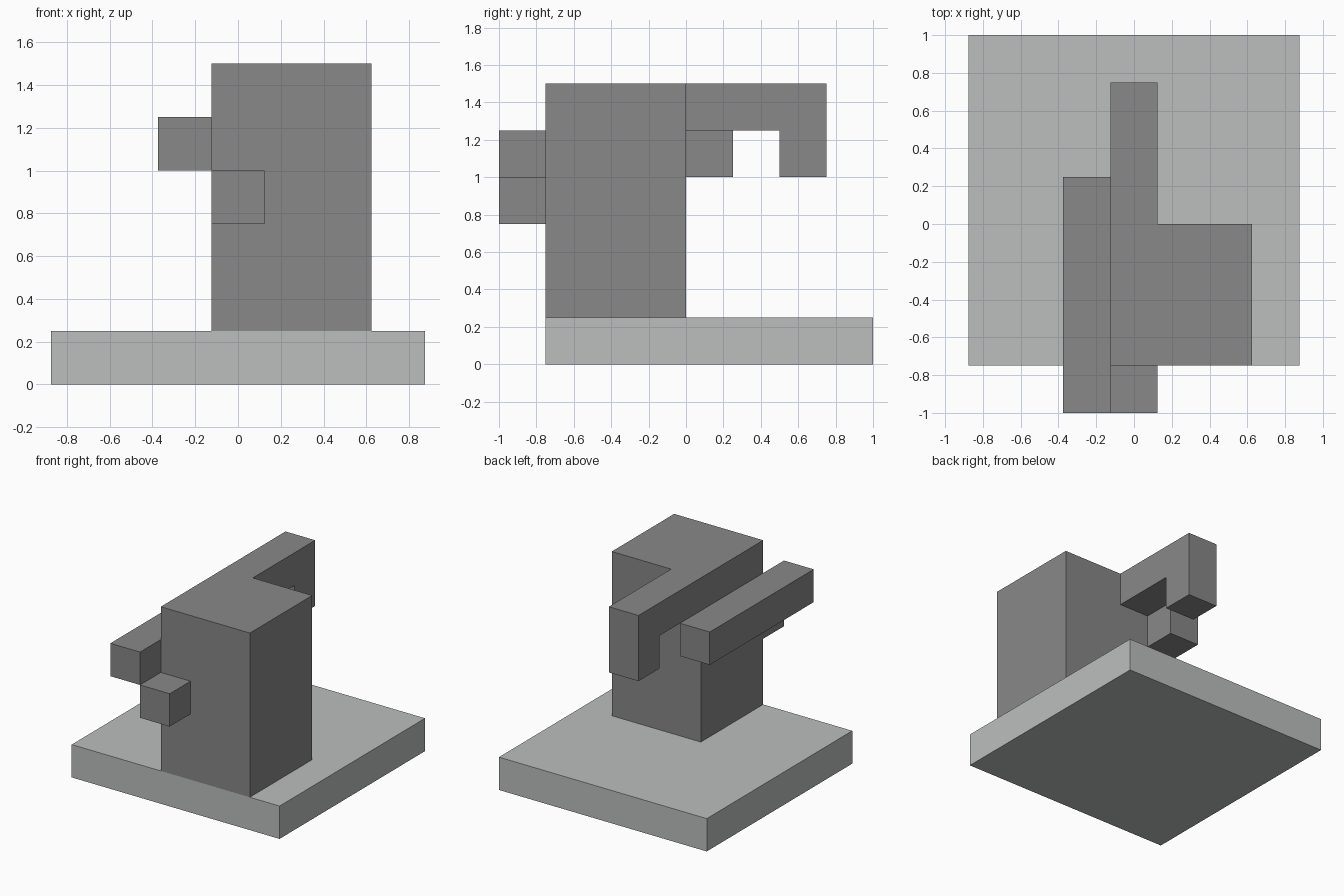
import bpy
import bmesh

cube = bpy.data.objects.get("Cube")
if cube:
    bpy.data.objects.remove(cube, do_unlink=True)

U = 0.25  # modelling grid unit


def make_material(name, rgb):
    mat = bpy.data.materials.new(name)
    mat.use_nodes = True
    colour = (*rgb, 1.0)
    mat.diffuse_color = colour
    mat.node_tree.nodes["Principled BSDF"].inputs["Base Color"].default_value = colour
    return mat


def prism(name, profile, x0, x1, mat):
    """Extrude a (y, z) outline, in grid units, from x0 to x1."""
    bm = bmesh.new()
    face = bm.faces.new([bm.verts.new((x0 * U, y * U, z * U)) for y, z in profile])
    new = bmesh.ops.extrude_face_region(bm, geom=[face])["geom"]
    verts = [v for v in new if isinstance(v, bmesh.types.BMVert)]
    bmesh.ops.translate(bm, verts=verts, vec=((x1 - x0) * U, 0, 0))
    bmesh.ops.recalc_face_normals(bm, faces=bm.faces)
    mesh = bpy.data.meshes.new(name)
    bm.to_mesh(mesh)
    bm.free()
    mesh.materials.append(mat)
    obj = bpy.data.objects.new(name, mesh)
    bpy.context.collection.objects.link(obj)
    return obj


def box(name, x, y, z, mat):
    outline = [(y[0], z[0]), (y[1], z[0]), (y[1], z[1]), (y[0], z[1])]
    return prism(name, outline, x[0], x[1], mat)


light_grey = make_material("light grey", (0.497, 0.521, 0.515))
dark_grey = make_material("dark grey", (0.246, 0.246, 0.246))

# Base slab and upright block
box("base_slab", (-3.5, 3.5), (-3, 4), (0, 1), light_grey)
box("body_block", (-0.5, 2.5), (-3, 0), (1, 6), dark_grey)

# Rear arm with a downturned end
hook = [(0, 5), (2, 5), (2, 4), (3, 4), (3, 6), (0, 6)]
prism("rear_hook", hook, -0.5, 0.5, dark_grey)

# Long bar along the side and small block on the front
box("side_bar", (-1.5, -0.5), (-4, 1), (4, 5), dark_grey)
box("front_block", (-0.5, 0.5), (-4, -3), (3, 4), dark_grey)
